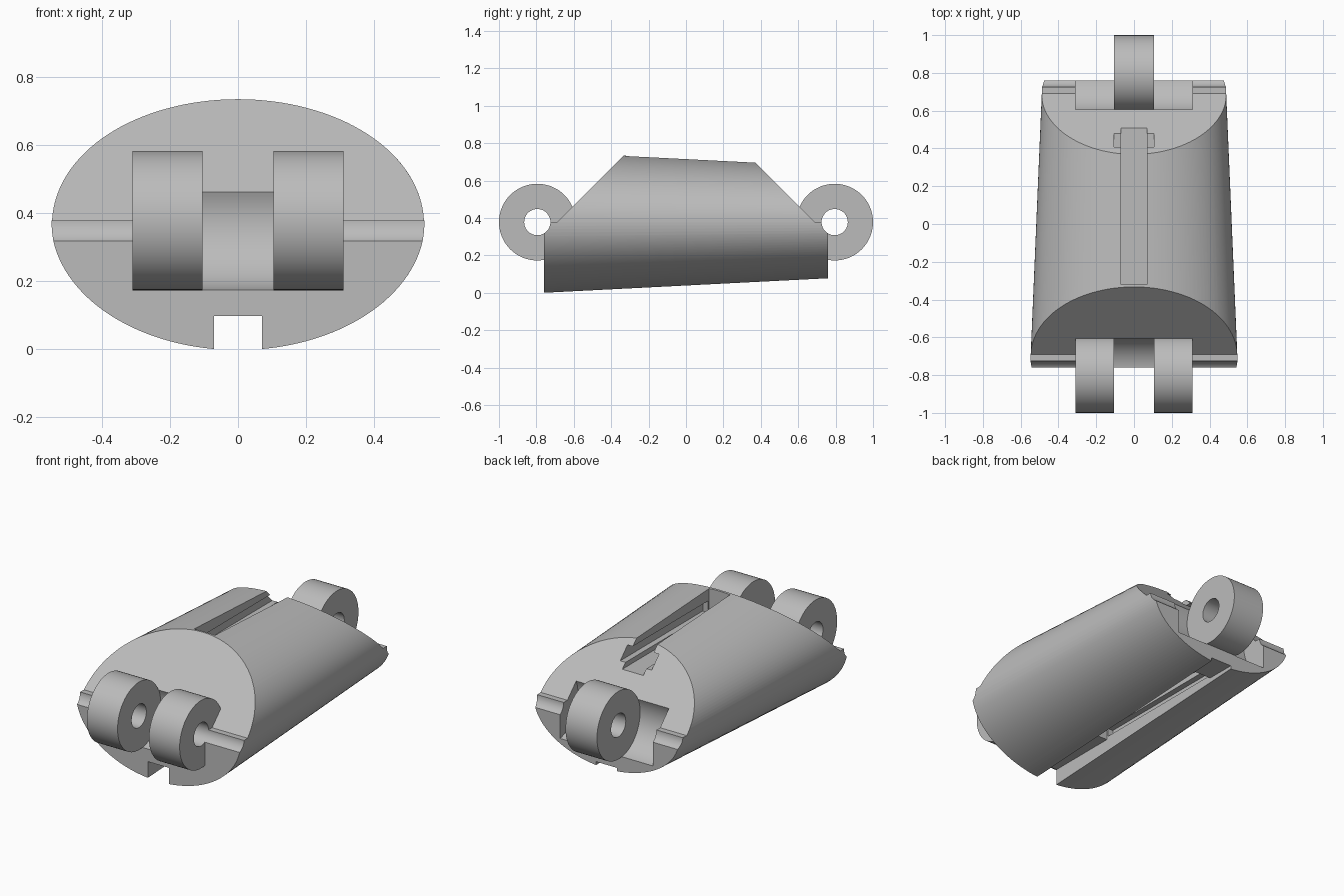
import bpy, bmesh, math
from mathutils import Matrix

cube = bpy.data.objects.get("Cube")
if cube:
    bpy.data.objects.remove(cube, do_unlink=True)

HINGE_Y, HINGE_Z = 0.795, 0.378
RING_R, HOLE_R = 0.205, 0.07

grey = bpy.data.materials.new("plain grey")
grey.use_nodes = True
grey.diffuse_color = (0.5, 0.5, 0.5, 1)
grey.node_tree.nodes["Principled BSDF"].inputs["Base Color"].default_value = (0.5, 0.5, 0.5, 1)


def make(name, bm):
    bmesh.ops.recalc_face_normals(bm, faces=bm.faces)
    mesh = bpy.data.meshes.new(name)
    bm.to_mesh(mesh)
    bm.free()
    mesh.materials.append(grey)
    obj = bpy.data.objects.new(name, mesh)
    bpy.context.collection.objects.link(obj)
    return obj


def loft(name, sections):
    """Closed solid through matching rings of points."""
    bm = bmesh.new()
    rings = [[bm.verts.new(p) for p in s] for s in sections]
    for a, b in zip(rings, rings[1:]):
        for i in range(len(a)):
            j = (i + 1) % len(a)
            bm.faces.new((a[i], a[j], b[j], b[i]))
    bm.faces.new(rings[0])
    bm.faces.new(rings[-1])
    return make(name, bm)


def box(name, x, y0, y1, z0, z1):
    return loft(name, [[(-x, y, z0), (x, y, z0), (x, y, z1), (-x, y, z1)] for y in (y0, y1)])


def axle(name, x0, x1, y, radius):
    """Cylinder lying along x at hinge height."""
    bm = bmesh.new()
    place = Matrix.Translation(((x0 + x1) / 2, y, HINGE_Z)) @ Matrix.Rotation(math.pi / 2, 4, 'Y')
    bmesh.ops.create_cone(bm, cap_ends=True, segments=72, radius1=radius, radius2=radius,
                          depth=x1 - x0, matrix=place)
    return make(name, bm)


def combine(tool, operation):
    mod = body.modifiers.new(tool.name, 'BOOLEAN')
    mod.object, mod.operation, mod.solver = tool, operation, 'EXACT'
    bpy.context.view_layer.objects.active = body
    bpy.ops.object.modifier_apply(modifier=mod.name)
    bpy.data.objects.remove(tool, do_unlink=True)


def ellipse(y, n=128):
    rx = 0.5175 - 0.0425 * y / 1.0
    rz = 0.341 - 0.051 * y
    return [(rx * math.cos(2 * math.pi * i / n), y, 0.377 + rz * math.sin(2 * math.pi * i / n))
            for i in range(n)]


# Tapered oval body, trimmed to the side profile with sloped ends
body = loft("link_body", [ellipse(-0.9), ellipse(0.9)])
half = [(0.76, -0.2), (0.76, HINGE_Z), (0.69, HINGE_Z), (0.19, HINGE_Z + 0.5)]
outline = half + [(-y, z) for y, z in reversed(half)]
combine(loft("side_trim", [[(x, y, z) for y, z in outline] for x in (-1, 1)]), 'INTERSECT')

# Front hinge: two rings with a gap between them
combine(axle("front_knuckles", -0.31, 0.31, -HINGE_Y, RING_R), 'UNION')
combine(axle("front_gap", -0.105, 0.105, -HINGE_Y, RING_R + 0.002), 'DIFFERENCE')

# Back hinge: one ring with a pocket on each side
combine(axle("back_knuckle", -0.2, 0.2, HINGE_Y, RING_R), 'UNION')
for side in (-1, 1):
    x0, x1 = sorted((side * 0.105, side * 0.31))
    combine(axle("back_pocket", x0, x1, HINGE_Y, RING_R + 0.002), 'DIFFERENCE')

# Pin holes running the full width
for y in (-HINGE_Y, HINGE_Y):
    combine(axle("pin_hole", -1, 1, y, HOLE_R), 'DIFFERENCE')

# Upper T slot, open through the back slope
combine(box("top_slot", 0.07, -0.32, 0.6, 0.56, 0.9), 'DIFFERENCE')
combine(box("top_slot_flange", 0.105, -0.31, 0.6, 0.59, 0.66), 'DIFFERENCE')

# Lower channel with a deeper T slot towards the back
combine(box("bottom_channel", 0.07, -1, 0.9, -0.2, 0.098), 'DIFFERENCE')
combine(box("bottom_slot", 0.07, -0.32, 0.58, 0.05, 0.195), 'DIFFERENCE')
combine(box("bottom_slot_flange", 0.105, -0.31, 0.58, 0.115, 0.165), 'DIFFERENCE')

# Smooth round surfaces, crisp edges
bpy.ops.object.select_all(action='DESELECT')
body.select_set(True)
bpy.context.view_layer.objects.active = body
bpy.ops.object.shade_smooth_by_angle(angle=math.radians(30))
